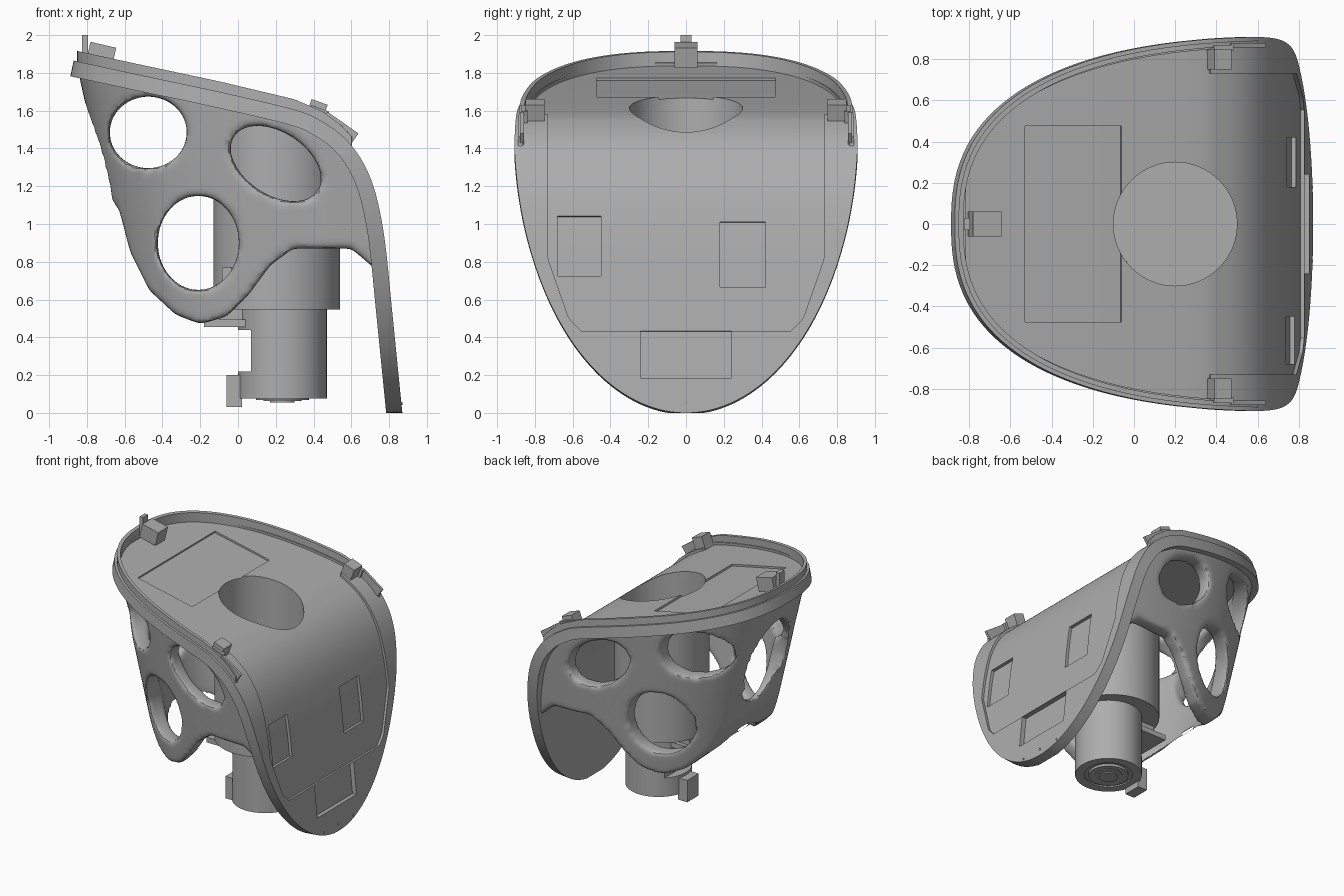
import bpy, bmesh
from math import pi, cos, sin, radians, copysign
from mathutils import Vector, Matrix, Euler

if "Cube" in bpy.data.objects:
    bpy.data.objects.remove(bpy.data.objects["Cube"], do_unlink=True)

grey = bpy.data.materials.new("matte grey")
grey.use_nodes = True
grey.diffuse_color = (0.42, 0.42, 0.42, 1)
grey.node_tree.nodes["Principled BSDF"].inputs["Base Color"].default_value = (0.42, 0.42, 0.42, 1)
parts = []


# ---------- helpers ----------
def finish(name, bm):
    bmesh.ops.recalc_face_normals(bm, faces=bm.faces)
    me = bpy.data.meshes.new(name)
    bm.to_mesh(me)
    bm.free()
    me.materials.append(grey)
    ob = bpy.data.objects.new(name, me)
    bpy.context.collection.objects.link(ob)
    parts.append(ob)
    return ob


def slab(name, outer, inner):
    """Closed solid between two point grids of the same size."""
    bm = bmesh.new()
    a, b = [[[bm.verts.new(p) for p in row] for row in g] for g in (outer, inner)]
    n, m = len(a), len(a[0])
    for g in (a, b):
        for i in range(n - 1):
            for j in range(m - 1):
                bm.faces.new((g[i][j], g[i][j + 1], g[i + 1][j + 1], g[i + 1][j]))
    for i in range(n - 1):
        for j in (0, m - 1):
            bm.faces.new((a[i][j], a[i + 1][j], b[i + 1][j], b[i][j]))
    for j in range(m - 1):
        for i in (0, n - 1):
            bm.faces.new((a[i][j], a[i][j + 1], b[i][j + 1], b[i][j]))
    return finish(name, bm)


def prism(name, pts, half):
    """Side outline in x and z, extruded across y."""
    bm = bmesh.new()
    face = bm.faces.new([bm.verts.new((x, -half, z)) for x, z in pts])
    ext = bmesh.ops.extrude_face_region(bm, geom=[face])["geom"]
    bmesh.ops.translate(bm, vec=(0, 2 * half, 0),
                        verts=[v for v in ext if isinstance(v, bmesh.types.BMVert)])
    return finish(name, bm)


def cyl(name, loc, rx, ry, depth, rot=(0, 0, 0)):
    bm = bmesh.new()
    mat = Matrix.LocRotScale(Vector(loc), Euler(rot), Vector((rx, ry, depth)))
    bmesh.ops.create_cone(bm, cap_ends=True, segments=64, radius1=1, radius2=1, depth=1, matrix=mat)
    return finish(name, bm)


def box(name, loc, size, tilt=0):
    bm = bmesh.new()
    mat = Matrix.LocRotScale(Vector(loc), Euler((0, tilt, 0)), Vector(size))
    bmesh.ops.create_cube(bm, size=1, matrix=mat)
    return finish(name, bm)


def bake(ob):
    dg = bpy.context.evaluated_depsgraph_get()
    me = bpy.data.meshes.new_from_object(ob.evaluated_get(dg))
    ob.modifiers.clear()
    ob.data = me


def boolean(ob, cutters, op="DIFFERENCE", keep=False):
    for c in cutters:
        mod = ob.modifiers.new("cut", "BOOLEAN")
        mod.object, mod.operation, mod.solver = c, op, "EXACT"
    bake(ob)
    for c in cutters:
        if not keep:
            parts.remove(c)
            bpy.data.objects.remove(c, do_unlink=True)


# ---------- guiding curves ----------
profile = [Vector(p) for p in (
    (-.87, 1.865), (-.5, 1.785), (-.1, 1.7), (.3, 1.605), (.45, 1.54), (.57, 1.45), (.66, 1.33),
    (.72, 1.19), (.76, 1.02), (.785, .85), (.81, .6), (.84, .3), (.87, 0))]


def spline(t):
    """Smooth point on the bent profile, t from 0 to 1."""
    f = min(t, .99999) * (len(profile) - 1)
    i = int(f)
    u = f - i
    p = [profile[max(0, min(len(profile) - 1, i + k))] for k in (-1, 0, 1, 2)]
    return .5 * (2 * p[1] + (p[2] - p[0]) * u + (2 * p[0] - 5 * p[1] + 4 * p[2] - p[3]) * u ** 2
                 + (3 * p[1] - p[0] - 3 * p[2] + p[3]) * u ** 3)


def surface_z(x):
    for a, b in zip(profile, profile[1:]):
        if x <= b.x:
            return a.y + (b.y - a.y) * (x - a.x) / (b.x - a.x)
    return 0


def half_width(x, z):
    top = .91 * (max(0, 1 - max(0, (.8 - x) / 1.67) ** 2.5)) ** .4
    back = .91 * max(0, 1 - max(0, (1.5 - z) / 1.5) ** 2) ** .5
    return max(.008, min(top, back))


def plan(th, ix, iy):
    """Point on the egg-shaped plan outline, moved inwards."""
    return (.8 - (1.67 - ix) * abs(cos(th)) ** .8, copysign((.91 - iy) * abs(sin(th)) ** .8, th))


def sheet(name, keep, span, low, high, cols=20, rows=200):
    """Piece of the bent sheet between two offsets along its normal."""
    outer, inner = [], []
    for k in range(rows + 1):
        t = (1 - cos(pi * k / rows)) / 2
        p = spline(t)
        if not keep(p.x, p.y):
            continue
        d = spline(min(1, t + .002)) - spline(max(0, t - .002))
        n = Vector((-d.y, d.x)).normalized()
        lo, hi = span(p.x, p.y)
        ys = [lo + (hi - lo) * j / cols for j in range(cols + 1)]
        for grid, off in ((outer, high), (inner, low)):
            q = p + n * off
            grid.append([(q.x, y, max(0, q.y)) for y in ys])
    return slab(name, outer, inner)


# ---------- bent face plate with recessed panel and pockets ----------
def full_span(x, z):
    w = half_width(x, z)
    return -w, w


def panel_span(x, z):
    w = half_width(x, z) - .05
    if x > .37:
        w = min(w, .73, .62 + .35 * (z - .5), .55 + z - .43)
    return -w, w


plate = sheet("face_plate", lambda x, z: True, full_span, -.085, 0)
cutters = [sheet("panel_cut", lambda x, z: x > -.82 and z > .43, panel_span, -.018, .1)]
for name, x0, x1, z0, z1, y0, y1, deep in (
        ("top_pocket", -.53, -.05, 1, 2, -.475, .475, .032),
        ("right_pocket", .5, 1, .72, 1.05, -.68, -.45, .04),
        ("left_pocket", .5, 1, .65, 1.02, .18, .42, .04),
        ("lower_pocket", .5, 1, .18, .44, -.24, .24, .035)):
    cutters.append(sheet(name, lambda x, z: x0 < x < x1 and z0 < z < z1,
                         lambda x, z: (y0, y1), -deep, .13, 4))
cutters.append(cyl("neck_cut", (.2, 0, 1.5), .3, .3, 1))
boolean(plate, cutters)
for y in (-.18, 0, .18):
    cyl("screw_dot", (.866, y, .05), .008, .008, .008, (0, pi / 2, 0))

# ---------- raised rim around the top ----------
angles = [1.5 * (2 * k / 120 - 1) for k in range(121)]


def rim_row(inset, rise):
    pts = [plan(th, inset, inset) for th in angles]
    return [(x, y, surface_z(x) + rise) for x, y in pts]


slab("top_rim", [rim_row(.018, -.04), rim_row(.018, .055)],
     [rim_row(.042, -.04), rim_row(.042, .055)])

# ---------- organic side frame with rounded openings ----------
th_all = [1.56 * (2 * k / 90 - 1) for k in range(91)]
levels = [.4 + 1.5 * k / 12 for k in range(13)]


def wall(extra):
    return [[(*plan(th, .01 + extra + .22 * max(0, 1.87 - z), .01 + extra + .12 * max(0, 1.8 - z)), z)
             for th in th_all] for z in levels]


frame = slab("side_frame", wall(0), wall(.115))
outline = prism("frame_outline", [
    (-.95, 1.85), (-.92, 1.4), (-.75, 1.21), (-.63, 1.08), (-.57, .85), (-.47, .65), (-.33, .52),
    (-.2, .47), (-.06, .51), (.06, .63), (.17, .78), (.29, .87), (.6, .87), (.74, .75),
    (.74, 1.03), (.69, 1.2), (.62, 1.33), (.5, 1.46), (.3, 1.57)], 1.2)
boolean(frame, [outline], "INTERSECT")
holes = [cyl("hole", (x, 0, z), rx, rz, 3, (pi / 2, radians(tilt), 0)) for x, z, rx, rz, tilt in (
    (-.475, 1.485, .205, .19, 0), (.2, 1.32, .265, .165, 33), (-.21, .9, .215, .25, 0))]
holes.append(cyl("front_arch", (-.75, 0, 1.28), .33, .24, .6, (0, pi / 2, 0)))
boolean(frame, holes)
remesh = frame.modifiers.new("round", "REMESH")
remesh.mode, remesh.voxel_size = "VOXEL", .018
soften = frame.modifiers.new("soften", "SMOOTH")
soften.factor, soften.iterations = .5, 10
bake(frame)

# ---------- neck tube under the plate ----------
tube = cyl("neck_tube", (.205, 0, 1.15), .335, .335, 1.2)
boolean(tube, [prism("tube_trim", [(-1, .58), (-1, 1.84), (.3, 1.56), (.45, 1.49), (.56, 1.4),
                                   (.6, .58)], 1)], "INTERSECT")
boolean(tube, [cyl("tube_bore", (.2, 0, 1.2), .3, .3, 2)])
cyl("tube_collar", (.205, 0, .565), .335, .335, .035)

# ---------- lower drive cylinder ----------
drive = cyl("drive_cylinder", (.235, 0, .315), .235, .235, .48)
boolean(drive, [box("notch", (-.03, 0, .33), (.2, .6, .22)),
                cyl("base_groove", (.235, 0, .07), .17, .17, .03)])
for r, z in ((.14, .08), (.1, .075), (.065, .068)):
    cyl("base_ring", (.235, 0, z), r, r, .025)
box("drive_bracket", (-.05, 0, .475), (.26, .26, .04))
box("bracket_block", (-.02, 0, .53), (.16, .2, .08))
box("drive_tab", (-.02, 0, .115), (.08, .14, .17))
box("tube_lug", (-.06, -.22, .7), (.05, .08, .14))

# ---------- clips on the rim ----------
slope = radians(13)
box("end_clip", (-.725, 0, 1.895), (.14, .12, .11), slope)
box("end_clip_tab", (-.81, 0, 1.935), (.03, .06, .13))
for side in (-1, 1):
    box("side_clip", (.41, side * .8, 1.585), (.09, .1, .13), radians(20))
    box("side_clip_lug", (.42, side * .855, 1.57), (.1, .03, .09), radians(20))
    box("side_strip", (.53, side * .868, 1.5), (.2, .02, .09), radians(35))

# ---------- smooth shading with sharp edges kept ----------
bpy.ops.object.select_all(action="DESELECT")
for ob in parts:
    ob.select_set(True)
bpy.context.view_layer.objects.active = plate
bpy.ops.object.shade_smooth_by_angle(angle=radians(35))
